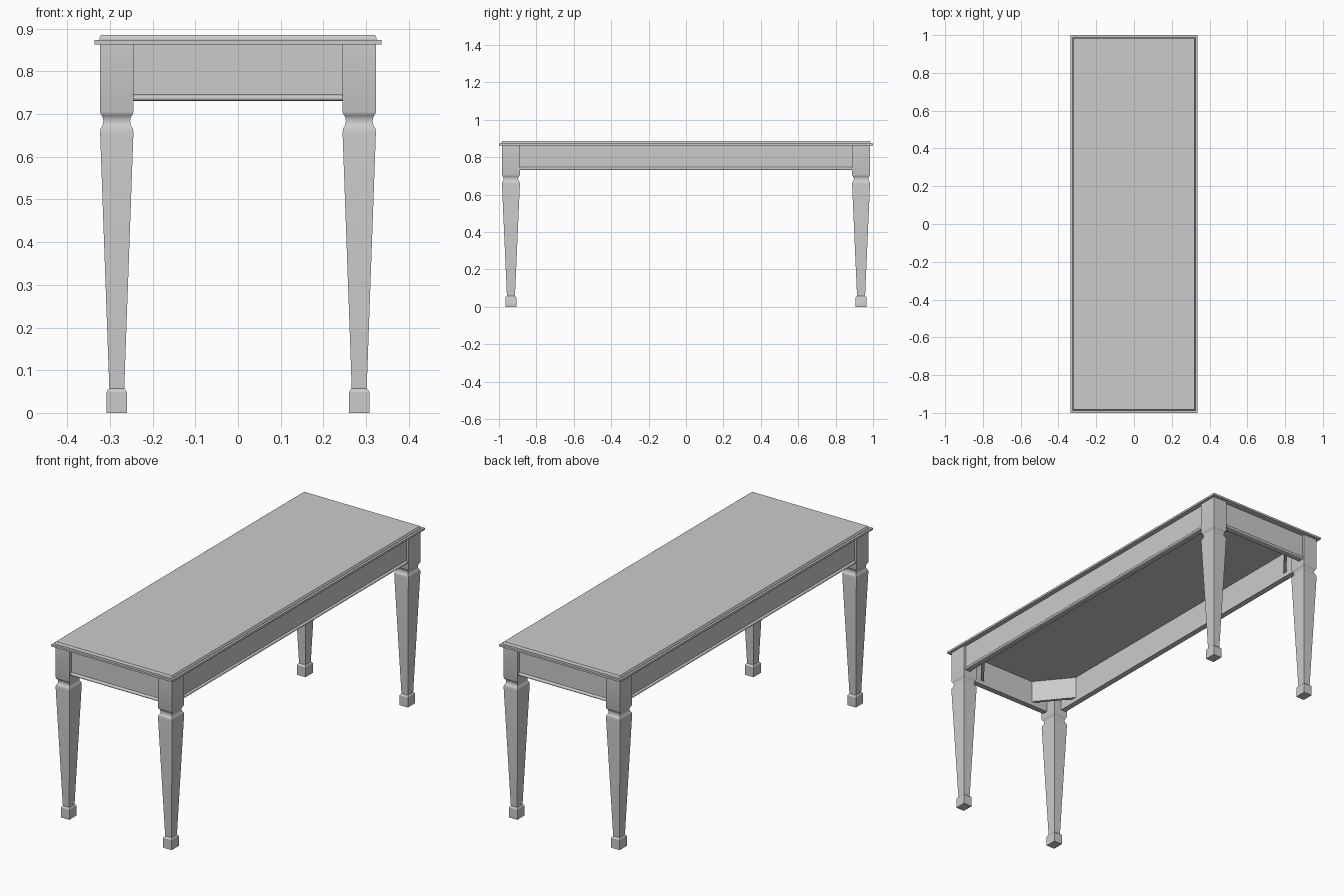
import bpy, bmesh, math

if "Cube" in bpy.data.objects:
    bpy.data.objects.remove(bpy.data.objects["Cube"])

TOP_Z = 0.863            # underside of the table top
LEG_X, LEG_Y = 0.284, 0.936
STRETCH = 1.23           # legs are deeper in y than in x


def finish(name, bm, smooth=False):
    bmesh.ops.recalc_face_normals(bm, faces=bm.faces)
    mesh = bpy.data.meshes.new(name)
    bm.to_mesh(mesh)
    bm.free()
    ob = bpy.data.objects.new(name, mesh)
    bpy.context.collection.objects.link(ob)
    if smooth:
        bpy.ops.object.select_all(action='DESELECT')
        ob.select_set(True)
        bpy.context.view_layer.objects.active = ob
        bpy.ops.object.shade_smooth_by_angle(angle=math.radians(28))
    return ob


def loft(name, rings, smooth=False):
    """Closed solid through a list of equally sized point rings."""
    bm = bmesh.new()
    loops = [[bm.verts.new(p) for p in ring] for ring in rings]
    n = len(loops[0])
    for a, b in zip(loops, loops[1:]):
        for i in range(n):
            j = (i + 1) % n
            bm.faces.new((a[i], a[j], b[j], b[i]))
    bm.faces.new(loops[0])
    bm.faces.new(loops[-1])
    return finish(name, bm, smooth)


def rect(hx, hy, z, cx=0, cy=0):
    return [(cx + sx * hx, cy + sy * hy, z)
            for sx, sy in ((-1, -1), (1, -1), (1, 1), (-1, 1))]


# Table top: thin wide plate with a narrower stepped slab above
loft("table_top", [rect(0.336, 1.0, TOP_Z), rect(0.336, 1.0, 0.873),
                   rect(0.325, 0.987, 0.873), rect(0.325, 0.987, 0.877),
                   rect(0.321, 0.983, 0.885)])

# Leg profile: half width, height (foot, taper, cove, square block)
profile = [(0.0235, 0.0), (0.0235, 0.049), (0.0215, 0.053), (0.0175, 0.057),
           (0.039, 0.656), (0.0385, 0.662)]
for i in range(9):
    t = i / 8
    profile.append((0.0375 - 0.006 * math.sin(math.pi * t) ** 0.7,
                    0.667 + 0.033 * t))
profile += [(0.039, 0.705), (0.039, TOP_Z)]

for sx in (-1, 1):
    for sy in (-1, 1):
        side = ("back" if sy > 0 else "front") + ("_right" if sx > 0 else "_left")
        loft(side + "_leg",
             [rect(w, w * STRETCH, z, sx * LEG_X, sy * LEG_Y) for w, z in profile],
             True)

        # Diagonal corner brace behind each leg
        a, b = (0.292, 0.772), (0.150, 0.946)
        t = (0.018, 0.016)
        plan = [a, b, (b[0] + t[0], b[1]), (a[0], a[1] + t[1] + 0.008)]
        loft(side + "_corner_brace",
             [[(sx * x, sy * y, z) for x, y in plan] for z in (0.752, TOP_Z)])

# Apron cross-section: outward offset, height (flat board with bottom bead)
section = [(-0.025, TOP_Z), (0.0, TOP_Z), (0.0, 0.746)]
for i in range(7):
    ang = math.pi / 2 - math.pi * i / 6
    section.append((0.001 + 0.007 * math.cos(ang), 0.738 + 0.007 * math.sin(ang)))
section.append((-0.025, 0.731))

for s in (-1, 1):
    loft(("right" if s > 0 else "left") + "_apron",
         [[(s * (0.312 + d), y, z) for d, z in section] for y in (-0.89, 0.89)], True)
    loft(("back" if s > 0 else "front") + "_apron",
         [[(x, s * (0.970 + d), z) for d, z in section] for x in (-0.247, 0.247)], True)
